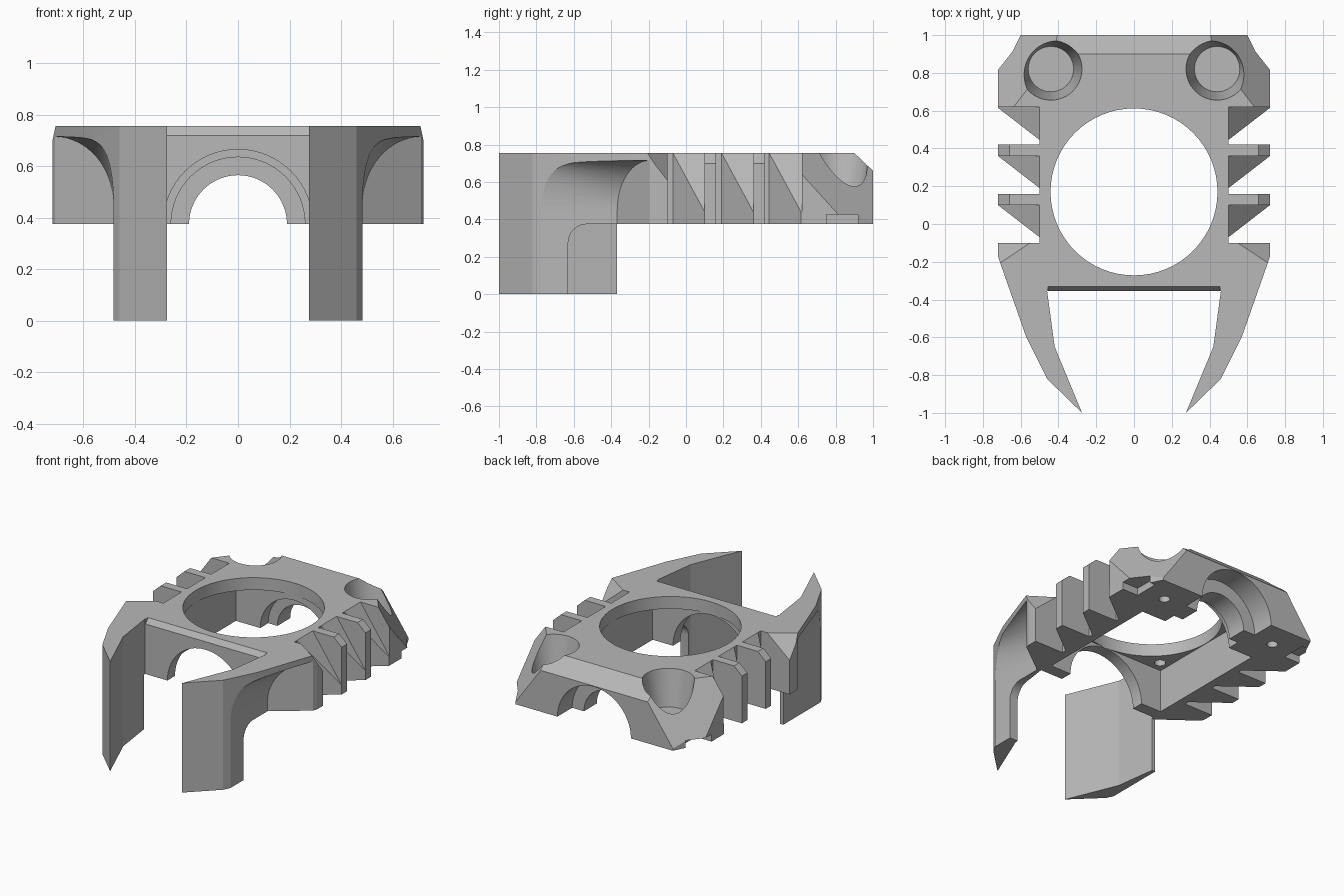
import bpy, bmesh, math
from mathutils import Vector, Matrix

cube = bpy.data.objects.get("Cube")
if cube:
    bpy.data.objects.remove(cube, do_unlink=True)

TOP, UNDER = 0.755, 0.375
SHADE = (0.48, 0.48, 0.48, 1)

grey = bpy.data.materials.new("plain grey")
grey.use_nodes = True
grey.diffuse_color = SHADE
grey.node_tree.nodes["Principled BSDF"].inputs["Base Color"].default_value = SHADE


def finish(name, bm):
    bmesh.ops.recalc_face_normals(bm, faces=bm.faces)
    mesh = bpy.data.meshes.new(name)
    bm.to_mesh(mesh)
    bm.free()
    mesh.materials.append(grey)
    ob = bpy.data.objects.new(name, mesh)
    bpy.context.collection.objects.link(ob)
    return ob


def prism(name, pts, axis, lo, hi):
    """Extrude a flat profile along an axis; hi may be a function of the profile point."""
    def put(p, d):
        d = d(p) if callable(d) else d
        return {"x": (d, *p), "y": (p[0], d, p[1]), "z": (*p, d)}[axis]
    bm = bmesh.new()
    a = [bm.verts.new(put(p, lo)) for p in pts]
    b = [bm.verts.new(put(p, hi)) for p in pts]
    bm.faces.new(a)
    bm.faces.new(b)
    n = len(pts)
    for i in range(n):
        j = (i + 1) % n
        bm.faces.new((a[i], a[j], b[j], b[i]))
    return finish(name, bm)


def hull(name, pts):
    bm = bmesh.new()
    for p in pts:
        bm.verts.new(p)
    bmesh.ops.convex_hull(bm, input=bm.verts)
    return finish(name, bm)


def box(name, x, y, z):
    return hull(name, [(a, b, c) for a in x for b in y for c in z])


def round_bar(name, centre, r1, r2, depth, along_y=False):
    m = Matrix.Translation(centre)
    if along_y:
        m = m @ Matrix.Rotation(math.pi / 2, 4, "X")
    bm = bmesh.new()
    bmesh.ops.create_cone(bm, cap_ends=True, segments=64, radius1=r1, radius2=r2,
                          depth=depth, matrix=m)
    return finish(name, bm)


def bore(r, y0, y1):
    return round_bar("bore_cutter", (0, (y0 + y1) / 2, UNDER), r, r, y1 - y0, True)


def arc(cx, cz, rx, rz, a0, a1, n=14):
    return [(cx + rx * math.cos(math.radians(a0 + (a1 - a0) * i / n)),
             cz + rz * math.sin(math.radians(a0 + (a1 - a0) * i / n))) for i in range(n + 1)]


def cut(target, cutter, both_sides=False):
    cutters = [cutter]
    if both_sides:
        twin = cutter.copy()
        twin.data = cutter.data.copy()
        twin.data.transform(Matrix.Scale(-1, 4, (1, 0, 0)))
        twin.data.flip_normals()
        bpy.context.collection.objects.link(twin)
        cutters.append(twin)
    for c in cutters:
        c.hide_render = True
        mod = target.modifiers.new("cut", "BOOLEAN")
        mod.operation, mod.solver, mod.object = "DIFFERENCE", "EXACT", c
        bpy.context.view_layer.objects.active = target
        bpy.ops.object.modifier_apply(modifier=mod.name)
        bpy.data.objects.remove(c, do_unlink=True)


# Housing with two curved front claws, from one plan outline
half = [(0.6, 1), (0.64, 0.92), (0.685, 0.91), (0.71, 0.88), (0.72, 0.83), (0.72, 0.62),
        (0.5, 0.62), (0.5, -0.1), (0.72, -0.1), (0.72, -0.17), (0.7, -0.23), (0.57, -0.6),
        (0.46, -0.82), (0.275, -1), (0.42, -0.65), (0.46, -0.355)]
outline = half + [(-x, y) for x, y in reversed(half)]
body = prism("housing", outline, "z", 0, TOP)

# Underside, leaving the claws long
cut(body, box("under_cutter", (-1, 1), (-0.37, 1.2), (-0.2, UNDER)))
# Left claw is narrower below, with a rounded inner corner
relief = [(-0.63, -0.2)] + arc(-0.53, 0.275, 0.1, 0.1, 180, 90, 8) + [(-0.2, UNDER), (-0.2, -0.2)]
cut(body, prism("claw_relief", relief, "x", 0.1, 1))


# Hollow flare on the outside of each claw, widening toward the rear
def flare_profile(rx):
    return [(0.483, -0.1)] + arc(0.483 + rx, 0.45, rx, 0.265, 180, 90) + [(0.9, 0.715), (0.9, -0.1)]


flare = [(x, -0.78, z) for x, z in flare_profile(0.075)]
flare += [(x, -0.37 + (x - 0.48) * 0.75, z) for x, z in flare_profile(0.23)]
cut(body, hull("flare_cutter", flare), True)

# Sloped shoulder at the rear of each claw root
a, b, c = Vector((0.55, -0.1, TOP)), Vector((0.7, -0.2, TOP)), Vector((0.72, -0.1, 0.61))
mid = (a + b + c) / 3
wide = [mid + (p - mid) * 1.6 for p in (a, b, c)]
normal = (b - a).cross(c - a).normalized()
normal *= 1 if normal.z > 0 else -1
cut(body, hull("shoulder_cutter", wide + [p + normal * 0.2 for p in wide]), True)

# Front lip and back edge chamfers
cut(body, prism("lip_cutter", [(-0.38, 0.685), (-0.309, 0.784), (-0.38, 0.784)], "x", -0.455, 0.455))
cut(body, prism("back_cutter", [(0.8, 0.85), (1.1, 0.565), (1.1, 0.85)], "x", -1, 1))
# Steep diagonal facets falling to the back corners
plan = [(0.63, 0.6), (0.8, 0.6), (0.2, 1.1), (0.8, 1.1)]
facet = [(x, y, 2.33 - 1.4 * x - 1.1 * y) for x, y in plan] + [(x, y, 1) for x, y in plan]
cut(body, hull("corner_cutter", facet), True)
cut(body, box("foot_notch", (0.6, 0.9), (0.75, 0.92), (0.3, 0.425)), True)

# Square inner chamber and round top opening
cut(body, box("chamber_cutter", (-0.445, 0.445), (-0.272, 0.613), (0.2, 0.67)))
cut(body, round_bar("opening_cutter", (0, 0.17, 0.75), 0.442, 0.442, 0.2))

# Stepped half-round channel from front to back
cut(body, bore(0.29, -0.6, -0.15))
cut(body, bore(0.26, 0.5, 0.7))
cut(body, bore(0.19, 0.6, 1.2))
cut(body, bore(0.28, 0.84, 1.2))

# Screw recesses above, pilot holes below
cut(body, round_bar("recess_cutter", (0.44, 0.82, 0.645), 0.12, 0.169, 0.27), True)
cut(body, round_bar("back_pilot", (0.44, 0.82, 0.38), 0.035, 0.035, 0.15), True)
cut(body, round_bar("front_pilot", (0.38, -0.2, 0.66), 0.035, 0.035, 0.12), True)

# Side cooling fins: chamfered plates and sloped gussets
parts = []
for i, y in enumerate((0.10, 0.36)):
    side = [(0.47, UNDER), (0.72, UNDER), (0.72, 0.7), (0.66, TOP), (0.47, TOP)]
    parts.append(prism(f"fin_plate_{i + 1}", side, "y", y, y + 0.06))
for i, y in enumerate((0.10, 0.36, 0.615)):
    plan = [(0.47, y - 0.17), (0.5, y - 0.17), (0.72, y), (0.72, y + 0.01),
            (0.5, y + 0.01), (0.47, y + 0.01)]
    parts.append(prism(f"fin_gusset_{i + 1}", plan, "z", UNDER,
                       lambda p: TOP if p[0] <= 0.5 else 0.44))
for ob in parts:
    bm = bmesh.new()
    bm.from_mesh(ob.data)
    bmesh.ops.triangulate(bm, faces=[f for f in bm.faces if len(f.verts) > 4])
    bm.to_mesh(ob.data)
    bm.free()
    ob.modifiers.new("mirror", "MIRROR")

# Smooth curved walls, sharp edges
bpy.ops.object.select_all(action="DESELECT")
body.select_set(True)
bpy.context.view_layer.objects.active = body
bpy.ops.object.shade_smooth_by_angle(angle=math.radians(12))
